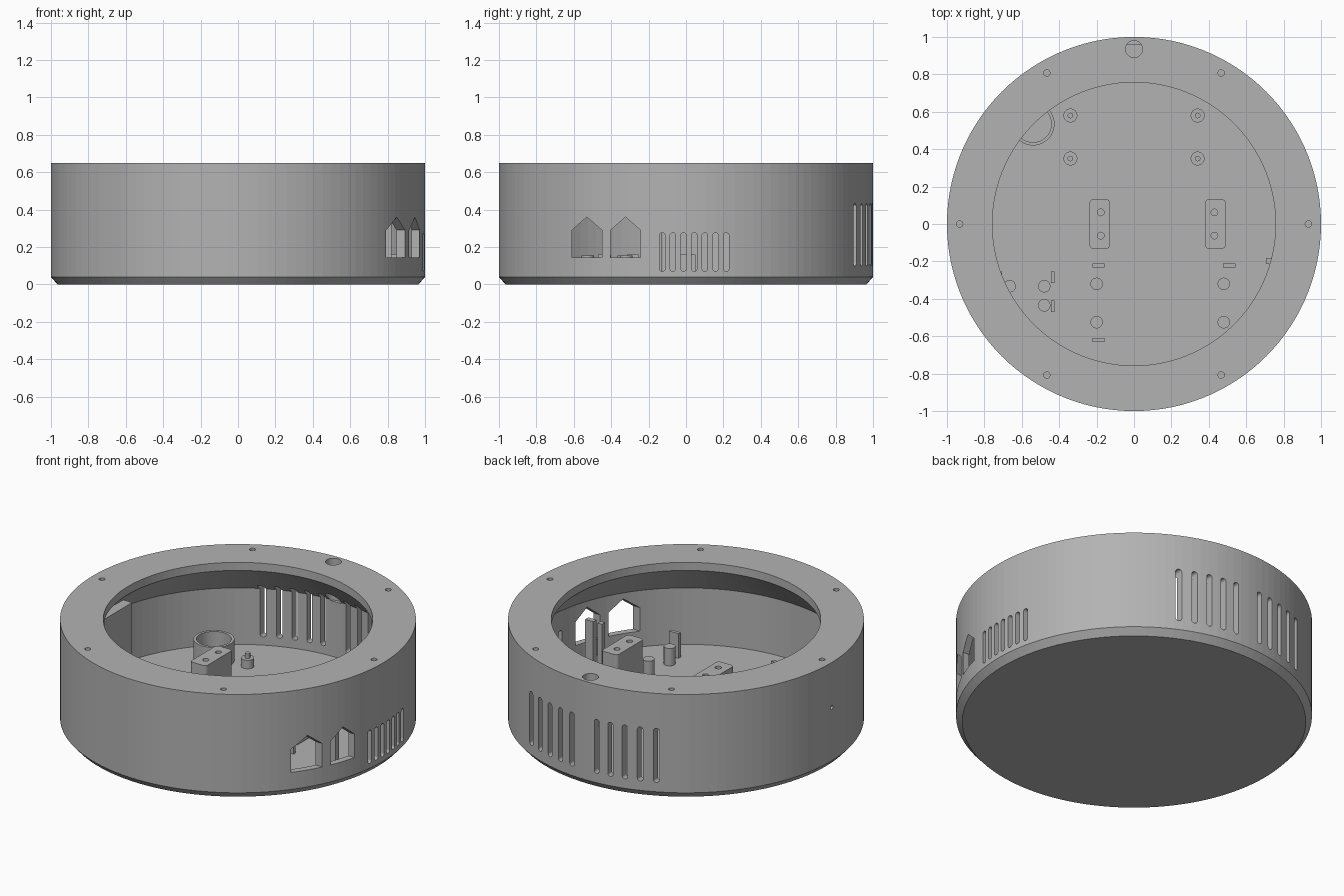
import bpy, bmesh, math
from mathutils import Vector

if "Cube" in bpy.data.objects:
    bpy.data.objects.remove(bpy.data.objects["Cube"])

grey = bpy.data.materials.new("plain grey")
grey.diffuse_color = (0.45, 0.45, 0.45, 1)
grey.use_nodes = True
grey.node_tree.nodes["Principled BSDF"].inputs["Base Color"].default_value = grey.diffuse_color


def finish(bm, name):
    bmesh.ops.recalc_face_normals(bm, faces=bm.faces)
    me = bpy.data.meshes.new(name)
    bm.to_mesh(me)
    bm.free()
    me.materials.append(grey)
    ob = bpy.data.objects.new(name, me)
    bpy.context.collection.objects.link(ob)
    return ob


def prism(bm, points, offset):
    """Extrude a closed outline of 3D points by an offset."""
    face = bm.faces.new([bm.verts.new(p) for p in points])
    ext = bmesh.ops.extrude_face_region(bm, geom=[face])
    verts = [g for g in ext["geom"] if isinstance(g, bmesh.types.BMVert)]
    bmesh.ops.translate(bm, verts=verts, vec=Vector(offset))


def circle(x, y, z, r, n):
    return [(x + r * math.cos(2 * math.pi * i / n),
             y + r * math.sin(2 * math.pi * i / n), z) for i in range(n)]


def cyl(bm, x, y, z0, z1, r, n=32):
    prism(bm, circle(x, y, z0, r, n), (0, 0, z1 - z0))


def rounded(cx, cy, hx, hy, r, steps=6):
    """Rounded rectangle outline as 2D points."""
    out = []
    for k, (sx, sy) in enumerate([(1, 1), (-1, 1), (-1, -1), (1, -1)]):
        for i in range(steps + 1):
            a = math.pi / 2 * (k + i / steps)
            out.append((cx + sx * (hx - r) + r * math.cos(a),
                        cy + sy * (hy - r) + r * math.sin(a)))
    return out


def box(name, x0, x1, y0, y1, z0, z1):
    bm = bmesh.new()
    prism(bm, [(x0, y0, z0), (x1, y0, z0), (x1, y1, z0), (x0, y1, z0)], (0, 0, z1 - z0))
    return finish(bm, name)


def cut(ob, bm):
    cutter = finish(bm, "cutter")
    cutter.hide_render = True
    mod = ob.modifiers.new("cut", "BOOLEAN")
    mod.operation, mod.solver, mod.object = "DIFFERENCE", "EXACT", cutter
    bpy.context.view_layer.objects.active = ob
    bpy.ops.object.modifier_apply(modifier=mod.name)
    bpy.data.objects.remove(cutter)


FLOOR = 0.047
BASE = 0.04   # interior parts sink slightly into the floor

# Housing: closed floor, thin wall, sloped underside of the top rim
profile = [(0, 0), (0.965, 0), (1, 0.04), (1, 0.65), (0.757, 0.65),
           (0.757, 0.60), (0.96, 0.397), (0.96, FLOOR), (0, FLOOR)]
N = 120
bm = bmesh.new()
rings = []
for r, z in profile:
    pts = [(0, 0, z)] if r == 0 else circle(0, 0, z, r, N)
    rings.append([bm.verts.new(p) for p in pts])
for a, b in zip(rings, rings[1:]):
    if len(a) == 1:
        bm.faces.new(b)
    elif len(b) == 1:
        bm.faces.new(a)
    else:
        for i in range(N):
            j = (i + 1) % N
            bm.faces.new((a[i], a[j], b[j], b[i]))
bmesh.ops.delete(bm, geom=[v for v in bm.verts if not v.link_faces], context="VERTS")
housing = finish(bm, "housing")

# Wall and rim openings
bm = bmesh.new()
for y in (-0.53, -0.323):                       # gabled windows
    w = 0.08
    outline = [(y - w, 0.145), (y + w, 0.145), (y + w, 0.29), (y, 0.36), (y - w, 0.29)]
    prism(bm, [(0.70, a, z) for a, z in outline], (0.4, 0, 0))
for i in range(7):                              # short side vents
    outline = rounded(-0.127 + 0.057 * i, 0.173, 0.015, 0.103, 0.0149)
    prism(bm, [(0.85, a, z) for a, z in outline], (0.25, 0, 0))
for side in (-1, 1):                            # tall rear vents
    for i in range(5):
        outline = rounded(side * (0.085 + 0.086 * i), 0.265, 0.016, 0.167, 0.0159)
        prism(bm, [(a, 0.80, z) for a, z in outline], (0, 0.3, 0))
for i in range(6):                              # rim screw holes
    a = math.pi / 3 * i
    cyl(bm, 0.932 * math.cos(a), 0.932 * math.sin(a), 0.53, 0.70, 0.017, 20)
cyl(bm, 0, 0.935, 0.39, 0.70, 0.045)            # cable hole in the rim
prism(bm, [(-1.1, x, z + 0.37) for x, z, _ in circle(0, 0, 0, 0.012, 16)], (0.2, 0, 0))
cut(housing, bm)

# Round cup
bm = bmesh.new()
cyl(bm, -0.54, 0.535, BASE, 0.18, 0.115, 48)
cup = finish(bm, "round_cup")
bm = bmesh.new()
cyl(bm, -0.54, 0.535, FLOOR + 0.003, 0.3, 0.098, 48)
cut(cup, bm)

# Board standoffs with locating pins
for x in (-0.34, 0.34):
    for y in (0.35, 0.58):
        bm = bmesh.new()
        cyl(bm, x, y, BASE, 0.10, 0.037)
        cyl(bm, x, y, 0.098, 0.13, 0.015, 20)
        finish(bm, "standoff")

# Tall mounting blocks with two screw holes
for x in (-0.183, 0.435):
    bm = bmesh.new()
    prism(bm, [(a, b, BASE) for a, b in rounded(x, 0, 0.055, 0.132, 0.02)], (0, 0, 0.375 - BASE))
    block = finish(bm, "mounting_block")
    bm = bmesh.new()
    for y in (-0.062, 0.062):
        cyl(bm, x + (0.005 if x < 0 else -0.005), y, 0.27, 0.45, 0.018, 20)
    cut(block, bm)

# Support pegs
pegs = [(x, y) for x in (-0.2, 0.48) for y in (-0.32, -0.525)]
pegs += [(x, y) for x in (-0.48, -0.665) for y in (-0.333, -0.435)]
for x, y in pegs:
    bm = bmesh.new()
    cyl(bm, x, y, BASE, 0.155, 0.033)
    finish(bm, "support_peg")

# Retaining tabs beside the pegs
for x in (-0.19, 0.51):
    for y in (-0.222, -0.62):
        box("retaining_tab", x - 0.033, x + 0.033, y - 0.01, y + 0.01, BASE, 0.20)
for x in (-0.435, -0.715):
    for y in (-0.285, -0.44):
        box("retaining_tab", x - 0.01, x + 0.01, y - 0.03, y + 0.03, BASE, 0.16)

# Posts and low stop near the side vents
box("tall_post", 0.705, 0.735, -0.215, -0.183, BASE, 0.36)
box("tall_post", 0.765, 0.82, -0.215, -0.183, BASE, 0.36)
box("low_stop", 0.82, 0.90, -0.055, 0.05, BASE, 0.16)

# Box against the inner left wall
box("wall_box", -0.965, -0.775, -0.20, 0.07, BASE, 0.52)
